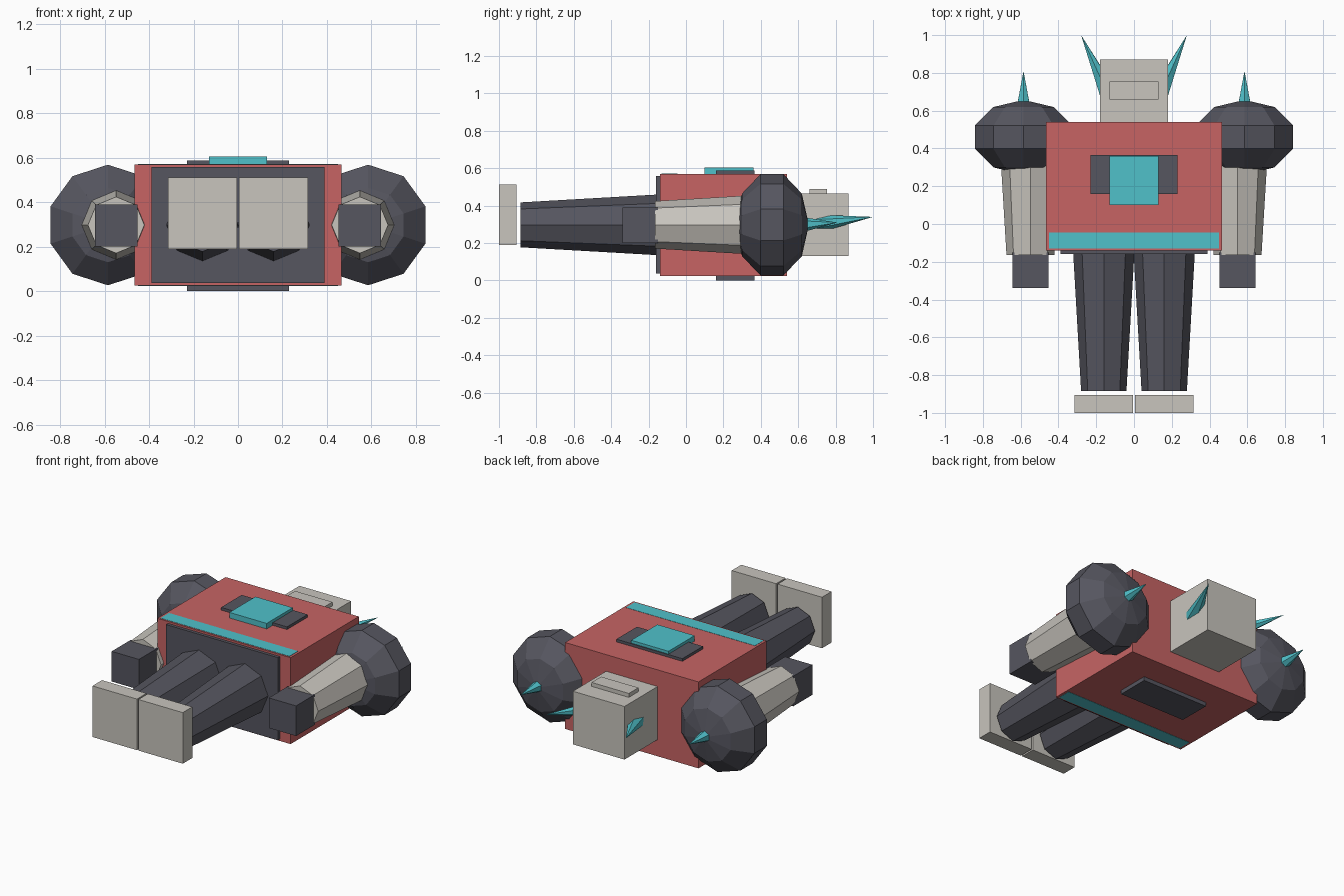
import bpy, bmesh, math
from mathutils import Vector

old = bpy.data.objects.get("Cube")
if old:
    bpy.data.objects.remove(old, do_unlink=True)


def material(name, rgb):
    m = bpy.data.materials.new(name)
    m.use_nodes = True
    m.diffuse_color = (*rgb, 1)
    m.node_tree.nodes["Principled BSDF"].inputs["Base Color"].default_value = (*rgb, 1)
    return m


RED = material("coral_red", (0.57, 0.127, 0.127))
DARK = material("dark_slate", (0.092, 0.092, 0.115))
PALE = material("warm_light_grey", (0.578, 0.555, 0.51))
CYAN = material("cyan", (0.08, 0.533, 0.59))
MID = 0.2975  # height of the body's centre plane


def finish(name, bm, mat):
    bmesh.ops.recalc_face_normals(bm, faces=bm.faces[:])
    mesh = bpy.data.meshes.new(name)
    bm.to_mesh(mesh)
    bm.free()
    mesh.materials.append(mat)
    ob = bpy.data.objects.new(name, mesh)
    bpy.context.collection.objects.link(ob)
    return ob


def box(name, mat, x, y, z):
    """Box from (min, max) pairs."""
    bm = bmesh.new()
    bmesh.ops.create_cube(bm, size=1)
    for v in bm.verts:
        v.co = [lo + (c + 0.5) * (hi - lo) for c, (lo, hi) in zip(v.co, (x, y, z))]
    return finish(name, bm, mat)


def loft(name, mat, start, end, profile, sides):
    """Round part between two points; profile is (fraction, radius)."""
    start, end = Vector(start), Vector(end)
    axis = end - start
    side = axis.cross(Vector((1, 0, 0))).normalized()
    across = side.cross(axis).normalized()
    bm = bmesh.new()
    rings = []
    for t, r in profile:
        centre = start + axis * t
        if r == 0:
            rings.append([bm.verts.new(centre)] * sides)
            continue
        angles = [math.tau * i / sides for i in range(sides)]
        rings.append([bm.verts.new(centre + side * r * math.cos(a) + across * r * math.sin(a))
                      for a in angles])
    for a, b in zip(rings, rings[1:]):
        for i in range(sides):
            j = (i + 1) % sides
            bm.faces.new(list(dict.fromkeys((a[i], a[j], b[j], b[i]))))
    for ring in (rings[0], rings[-1]):
        if ring[0] is not ring[1]:
            bm.faces.new(ring)
    return finish(name, bm, mat)


# Torso, hips, belt and chest
box("torso", RED, (-0.465, 0.465), (-0.14, 0.54), (0.025, 0.57))
box("hips", DARK, (-0.39, 0.39), (-0.16, 0.1), (0.037, 0.558))
box("belt", CYAN, (-0.45, 0.45), (-0.13, -0.045), (0.0235, 0.5715))
box("chest_panel", DARK, (-0.23, 0.23), (0.16, 0.365), (0, 0.587))
box("chest_plate", CYAN, (-0.13, 0.13), (0.1, 0.36), (0.5, 0.605))

# Head and visor
box("head", PALE, (-0.18, 0.18), (0.535, 0.87), (0.13, 0.465))
box("visor", PALE, (-0.13, 0.13), (0.66, 0.755), (0.44, 0.49))

# Paired parts
ball = [((1 - math.cos(math.pi * k / 5)) / 2, 0.285 * math.sin(math.pi * k / 5))
        for k in range(1, 5)]
ball = [(0, 0)] + ball + [(1, 0)]
for label, s in (("left", 1), ("right", -1)):
    def span(a, b):
        return tuple(sorted((s * a, s * b)))

    loft(label + "_horn", CYAN, (s * 0.13, 0.675, 0.3), (s * 0.28, 1, 0.34),
         [(0, 0.053), (1, 0)], 6)
    loft(label + "_shoulder", DARK, (s * 0.585, 0.262, MID), (s * 0.585, 0.657, MID), ball, 10)
    loft(label + "_shoulder_spike", CYAN, (s * 0.585, 0.6, MID), (s * 0.585, 0.81, 0.31),
         [(0, 0.045), (1, 0)], 6)
    loft(label + "_arm", PALE, (s * 0.548, -0.165, MID), (s * 0.548, 0.35, MID),
         [(0, 0.127), (1, 0.158)], 8)
    box(label + "_hand", DARK, span(0.453, 0.643), (-0.34, -0.15), (0.2, 0.39))
    loft(label + "_leg", DARK, (s * 0.16, -0.885, MID), (s * 0.16, -0.1, MID),
         [(0, 0.12), (1, 0.165)], 8)
    box(label + "_foot", PALE, span(0.005, 0.315), (-1, -0.905), (0.19, 0.512))
